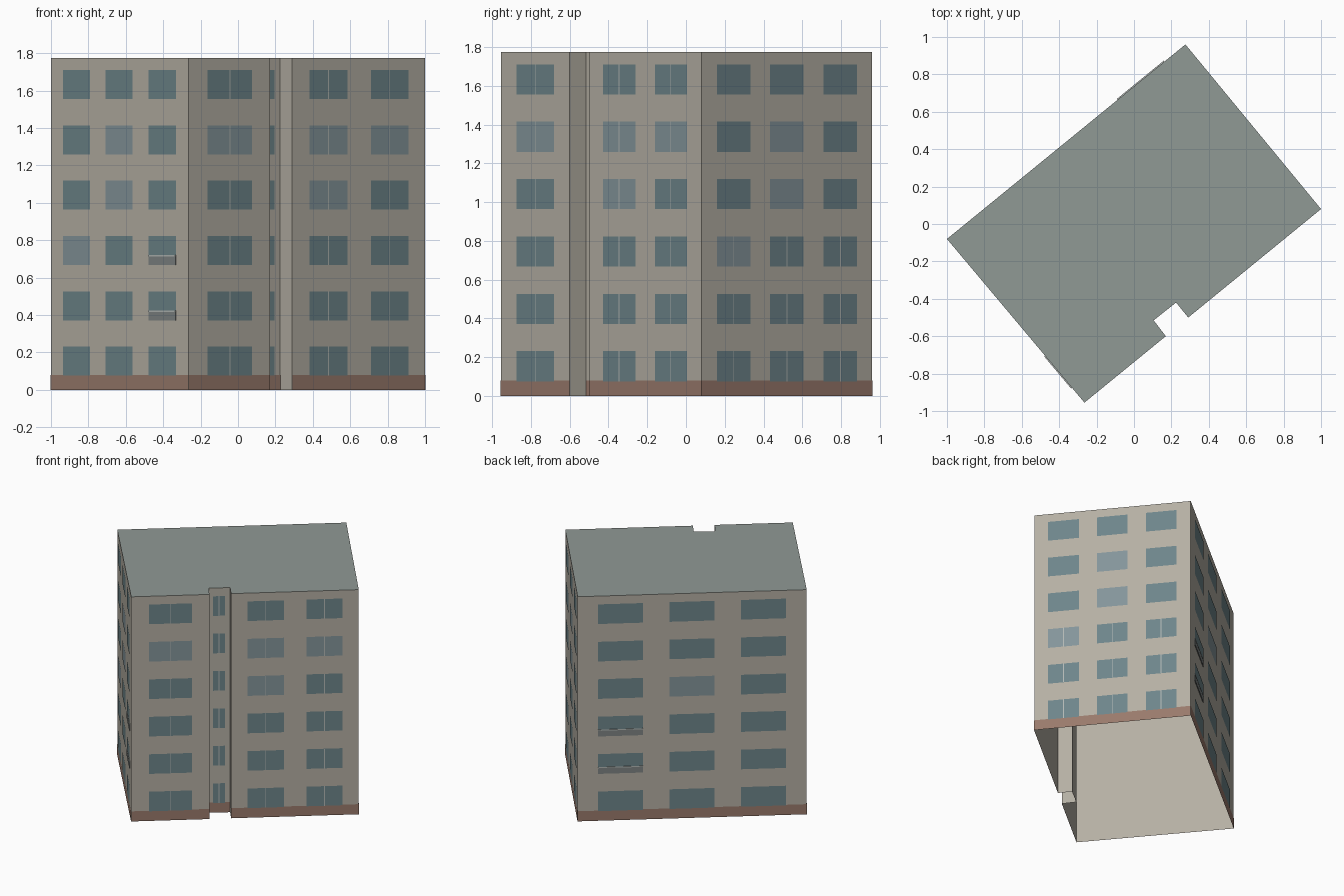
import bpy, bmesh
from mathutils import Vector

if "Cube" in bpy.data.objects:
    bpy.data.objects.remove(bpy.data.objects["Cube"])

HEIGHT = 1.775
FLOORS = 6
PITCH = HEIGHT / FLOORS
BASE = 0.08
WIN_H = 0.155

# Footprint, counter-clockwise from the left corner
PLAN = [Vector(p) for p in [(-1, -0.08), (-0.265, -0.955), (0.17, -0.60), (0.105, -0.515),
                            (0.225, -0.42), (0.29, -0.50), (1, 0.08), (0.275, 0.96)]]


def material(name, rgb):
    m = bpy.data.materials.new(name)
    m.diffuse_color = (*rgb, 1)
    m.use_nodes = True
    m.node_tree.nodes["Principled BSDF"].inputs["Base Color"].default_value = m.diffuse_color
    return m


WALL = material("plaster", (0.46, 0.43, 0.37))
ROOF = material("roofing", (0.28, 0.32, 0.30))
BROWN = material("base_brown", (0.32, 0.195, 0.15))
GLASS = material("glass", (0.155, 0.235, 0.255))
PALE = material("pale_glass", (0.23, 0.30, 0.325))
FRAME = material("frame", (0.45, 0.48, 0.46))
PANEL = material("balcony_panel", (0.21, 0.23, 0.23))


def finish(bm, name, mats):
    mesh = bpy.data.meshes.new(name)
    bm.to_mesh(mesh)
    bm.free()
    for m in mats:
        mesh.materials.append(m)
    obj = bpy.data.objects.new(name, mesh)
    bpy.context.collection.objects.link(obj)


def wall_point(side, t, z, off):
    a, b = PLAN[side], PLAN[(side + 1) % len(PLAN)]
    d = (b - a).normalized()
    p = a.lerp(b, t) + Vector((d.y, -d.x)) * off
    return Vector((p.x, p.y, z))


def wall_quad(bm, side, t0, t1, z0, z1, off, mat=0):
    corners = [(t0, z0), (t1, z0), (t1, z1), (t0, z1)]
    f = bm.faces.new([bm.verts.new(wall_point(side, t, z, off)) for t, z in corners])
    f.material_index = mat


def wall_box(bm, side, t0, t1, z0, z1, depth):
    corners = [(t0, z0), (t1, z0), (t1, z1), (t0, z1)]
    back, front = [[bm.verts.new(wall_point(side, t, z, o)) for t, z in corners] for o in (0, depth)]
    bm.faces.new(front)
    for i in range(4):
        j = (i + 1) % 4
        bm.faces.new((back[i], back[j], front[j], front[i]))


# Outer walls, open underneath
bm = bmesh.new()
for s in range(len(PLAN)):
    wall_quad(bm, s, 0, 1, 0, HEIGHT, 0)
bmesh.ops.remove_doubles(bm, verts=bm.verts, dist=1e-5)
finish(bm, "walls", [WALL])

# Flat roof
bm = bmesh.new()
bm.faces.new([bm.verts.new((p.x, p.y, HEIGHT)) for p in PLAN])
finish(bm, "roof", [ROOF])

# Window columns per wall: (start, end) along the wall, and floors with a centre bar
THREE = [(0.088, 0.285), (0.40, 0.597), (0.713, 0.91)]
FACADES = {
    0: (THREE, 0),
    1: ([(0.23, 0.78)], 6),
    3: ([(0.20, 0.75)], 6),
    5: ([(0.127, 0.415), (0.59, 0.873)], 6),
    6: (THREE, 3),
    7: (THREE, 0),
}
# Paler panes: (wall, column, floor)
LIGHT = {(0, 0, 2), (0, 1, 3), (0, 1, 4), (5, 0, 3), (5, 0, 4), (5, 1, 4), (1, 0, 4),
         (6, 0, 2), (6, 1, 3), (6, 1, 4), (7, 1, 3)}

# Brown base band on the main walls
bm = bmesh.new()
for s in FACADES:
    wall_quad(bm, s, 0, 1, 0, BASE, 0.0015)
finish(bm, "base_band", [BROWN])

# Windows and their centre bars
glass, bars = bmesh.new(), bmesh.new()
for s, (columns, barred) in FACADES.items():
    length = (PLAN[(s + 1) % len(PLAN)] - PLAN[s]).length
    for c, (t0, t1) in enumerate(columns):
        for f in range(FLOORS):
            z = f * PITCH + BASE - 0.004
            wall_quad(glass, s, t0, t1, z, z + WIN_H, 0.002, int((s, c, f) in LIGHT))
            if f < barred:
                mid, half = (t0 + t1) / 2, 0.003 / length
                wall_quad(bars, s, mid - half, mid + half, z, z + WIN_H, 0.003)
finish(glass, "windows", [GLASS, PALE])
finish(bars, "window_bars", [FRAME])

# Shallow balcony panels with a top rail on two floors
panels, rails = bmesh.new(), bmesh.new()
for s, (t0, t1) in ((0, THREE[2]), (7, THREE[0])):
    for f in (1, 2):
        z = f * PITCH + BASE - 0.004
        wall_box(panels, s, t0, t1, z, z + 0.045, 0.005)
        wall_box(rails, s, t0, t1, z + 0.045, z + 0.053, 0.006)
finish(panels, "balcony_panels", [PANEL])
finish(rails, "balcony_rails", [FRAME])
